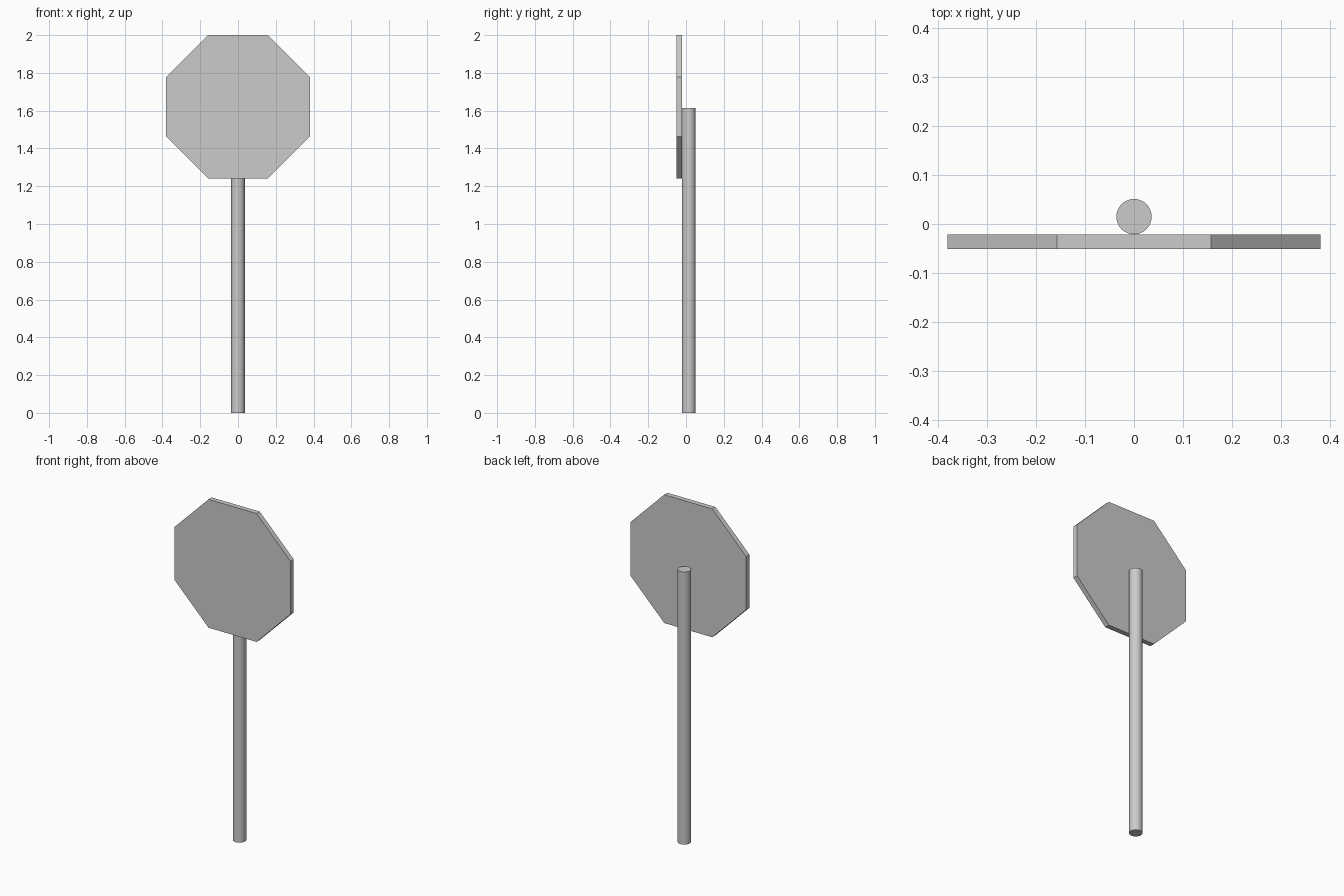
import bpy
from math import radians, cos

if "Cube" in bpy.data.objects:
    bpy.data.objects.remove(bpy.data.objects["Cube"])

POLE_R, POLE_TOP, POLE_Y = 0.036, 1.615, 0.015
PLATE_HALF, PLATE_THICK, PLATE_Z = 0.38, 0.03, 1.62


def cylinder(name, sides, radius, depth, location, rotation=(0, 0, 0)):
    bpy.ops.mesh.primitive_cylinder_add(vertices=sides, radius=radius, depth=depth,
                                        location=location, rotation=rotation)
    obj = bpy.context.object
    obj.name = name
    bpy.ops.object.transform_apply(location=False, rotation=True, scale=True)
    return obj


# Round upright, smooth with crisp end caps
cylinder("pole", 48, POLE_R, POLE_TOP, (0, POLE_Y, POLE_TOP / 2))
bpy.ops.object.shade_smooth_by_angle(angle=radians(30))

# Octagonal plate resting against the front of the pole, flat side up
plate_y = POLE_Y - POLE_R - PLATE_THICK / 2
cylinder("sign_plate", 8, PLATE_HALF / cos(radians(22.5)), PLATE_THICK,
         (0, plate_y, PLATE_Z), (radians(90), radians(22.5), 0))
